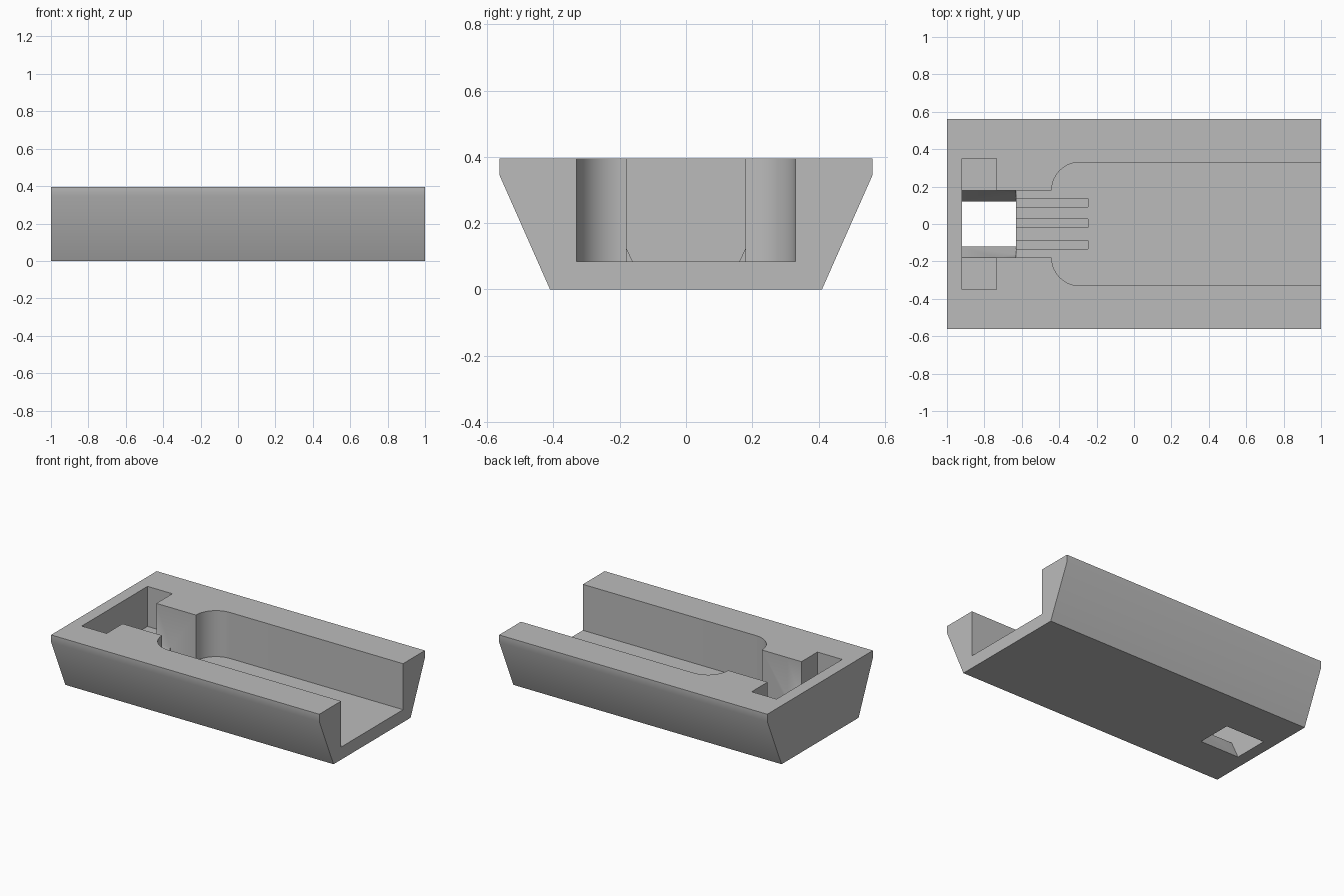
import bpy, bmesh, math
from mathutils import Vector

if "Cube" in bpy.data.objects:
    bpy.data.objects.remove(bpy.data.objects["Cube"], do_unlink=True)

grey = bpy.data.materials.new("plain_grey")
grey.use_nodes = True
colour = (0.5, 0.5, 0.5, 1)
grey.diffuse_color = colour
grey.node_tree.nodes["Principled BSDF"].inputs["Base Color"].default_value = colour


def prism(name, points, offset):
    """Extrude a closed outline of 3D points along an offset."""
    bm = bmesh.new()
    face = bm.faces.new([bm.verts.new(p) for p in points])
    new = bmesh.ops.extrude_face_region(bm, geom=[face])["geom"]
    verts = [v for v in new if isinstance(v, bmesh.types.BMVert)]
    bmesh.ops.translate(bm, verts=verts, vec=Vector(offset))
    bmesh.ops.recalc_face_normals(bm, faces=bm.faces)
    mesh = bpy.data.meshes.new(name)
    bm.to_mesh(mesh)
    bm.free()
    mesh.materials.append(grey)
    obj = bpy.data.objects.new(name, mesh)
    bpy.context.collection.objects.link(obj)
    return obj


def along_x(name, half, x0, x1):
    """Prism along x from one half of a symmetric (y, z) profile."""
    outline = half + [(-y, z) for y, z in reversed(half)]
    return prism(name, [(x0, y, z) for y, z in outline], (x1 - x0, 0, 0))


def along_z(name, outline, z0, z1):
    return prism(name, [(x, y, z0) for x, y in outline], (0, 0, z1 - z0))


def rectangle(x0, x1, y0, y1):
    return [(x0, y0), (x1, y0), (x1, y1), (x0, y1)]


FLOOR, LEDGE, TOP = 0.085, 0.125, 0.5
BACK, NECK = -0.92, -0.63

# Tray body with sloping sides
body = along_x("tray_body", [(0.41, 0), (0.5625, 0.345), (0.5625, 0.395)], -1, 1)

# Wide channel, rounded where it narrows to the neck
radius, steps = 0.15, 14
side = [(1.1, 0.33)]
for i in range(steps + 1):
    a = math.pi / 2 * (1 + i / steps)
    side.append((-0.29 + radius * math.cos(a), 0.18 + radius * math.sin(a)))
side.append((NECK, 0.18))
channel = side + [(x, -y) for x, y in reversed(side)]

# Funnel opening through the base, cross slot and three floor grooves
cutters = [
    along_x("opening_cutter", [(0.0816, -0.08), (0.18, LEDGE), (0.18, TOP)], BACK, NECK),
    along_z("channel_cutter", channel, FLOOR, TOP),
    along_z("slot_cutter", rectangle(BACK, -0.735, -0.35, 0.35), LEDGE, TOP),
]
for y in (-0.11, 0.003, 0.113):
    cutters.append(along_z("groove_cutter",
                           rectangle(-0.7, -0.245, y - 0.023, y + 0.023), 0.045, 0.11))

# Cut the body and drop the cutters
bpy.ops.object.select_all(action="DESELECT")
bpy.context.view_layer.objects.active = body
body.select_set(True)
for cutter in cutters:
    cutter.hide_render = True
    cut = body.modifiers.new("cut", "BOOLEAN")
    cut.operation = "DIFFERENCE"
    cut.solver = "EXACT"
    cut.object = cutter
    bpy.ops.object.modifier_apply(modifier=cut.name)
    bpy.data.objects.remove(cutter, do_unlink=True)

# Soft upper rim and rounded channel ends, other edges sharp
bpy.ops.object.shade_smooth_by_angle(angle=math.radians(30))
